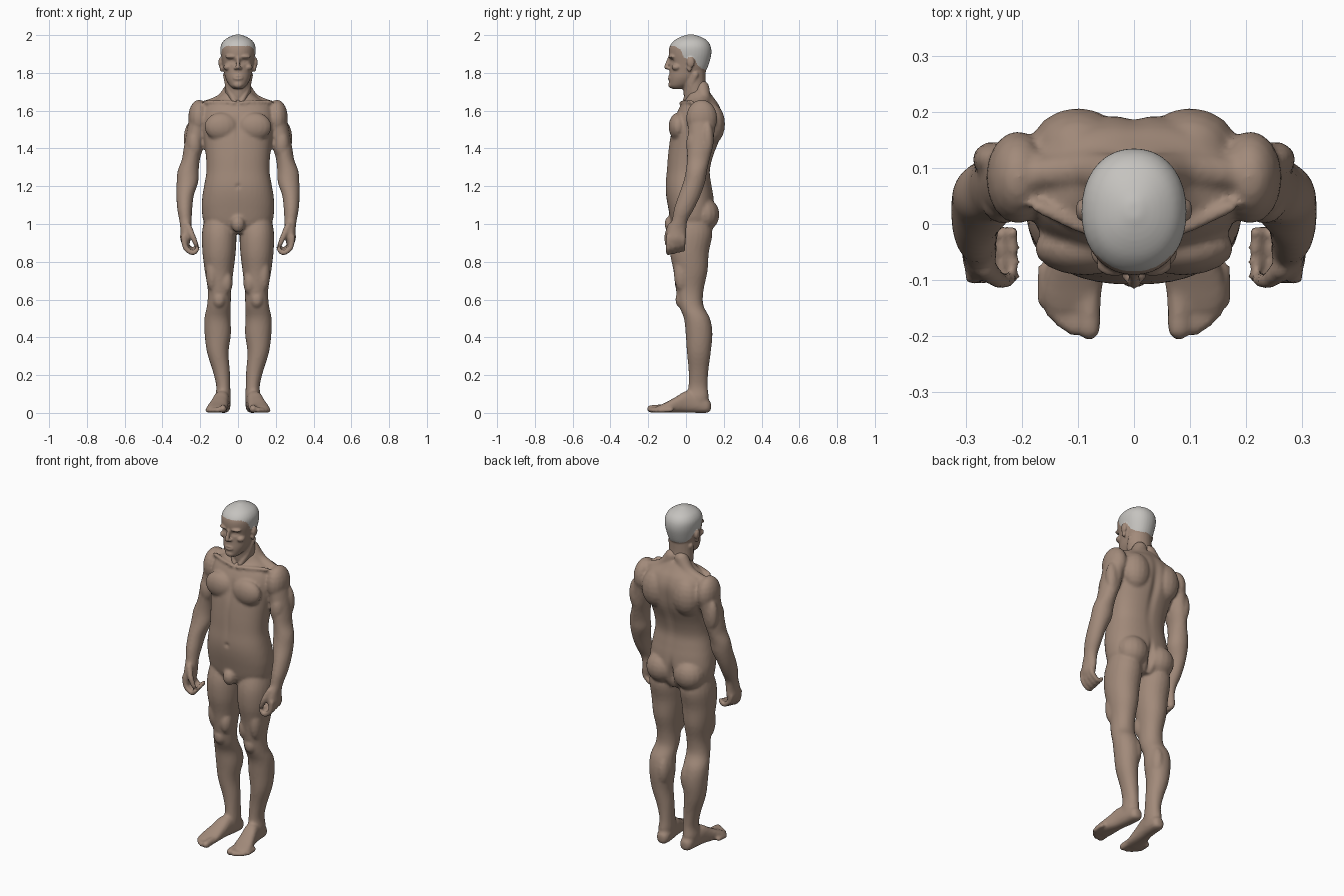
import bpy, math
from mathutils import Vector


def material(name, rgb):
    m = bpy.data.materials.new(name)
    m.diffuse_color = (*rgb, 1)
    return m


SKIN = material("skin", (0.36, 0.255, 0.195))
HAIR = material("grey hair", (0.56, 0.545, 0.52))
verts, faces = [], []       # shells of the object being built


def shell(rings, side=1):
    """Skin rings of points into a closed shell."""
    start, n = len(verts), len(rings[0])
    for r in rings:
        verts.extend((side * p[0], p[1], p[2]) for p in r)
    for k in range(len(rings) - 1):
        a = start + k * n
        for i in range(n):
            j = (i + 1) % n
            faces.append((a + i, a + j, a + n + j, a + n + i))
    faces.append(tuple(range(start + n - 1, start - 1, -1)))
    faces.append(tuple(range(len(verts) - n, len(verts))))


def spline(pts, steps=4):
    """Catmull-Rom through tuples of any length."""
    out = []
    for i in range(len(pts) - 1):
        p0, p1, p2, p3 = pts[max(i - 1, 0)], pts[i], pts[i + 1], pts[min(i + 2, len(pts) - 1)]
        for k in range(steps):
            t = k / steps
            out.append([0.5 * (2 * b + (c - a) * t + (2 * a - 5 * b + 4 * c - d) * t * t
                               + (3 * b - a - 3 * c + d) * t ** 3)
                        for a, b, c, d in zip(p0, p1, p2, p3)])
    return out + [list(pts[-1])]


def loft(secs, side=1, axis='Z', n=2.0, seg=24):
    """Rings (x, y, z, half width, half depth) across the given axis."""
    rings = []
    for x, y, z, a, b in spline(secs):
        ring = []
        for i in range(seg):
            t = 2 * math.pi * i / seg
            c, s = math.cos(t), math.sin(t)
            u = max(a, .003) * math.copysign(abs(c) ** (2 / n), c)
            v = max(b, .003) * math.copysign(abs(s) ** (2 / n), s)
            ring.append((x + u, y + v, z) if axis == 'Z' else (x + u, y, z + v))
        rings.append(ring)
    shell(rings, side)


def ball(c, r, side=1, seg=16):
    rings = []
    for k in range(11):
        e = math.radians(-86 + 17.2 * k)
        w = math.cos(e)
        rings.append([(c[0] + r[0] * w * math.cos(2 * math.pi * i / seg),
                       c[1] + r[1] * w * math.sin(2 * math.pi * i / seg),
                       c[2] + r[2] * math.sin(e)) for i in range(seg)])
    shell(rings, side)


def tube(pts, side=1, seg=12):
    """Round-ended strand through (x, y, z, radius) points."""
    path = [(Vector(p[:3]), p[3]) for p in spline(pts)]
    last = len(path) - 1
    rings = []

    def ring(p, d, r):
        q = d.to_track_quat('Z', 'Y')
        rings.append([p + q @ Vector((r * math.cos(2 * math.pi * i / seg),
                                      r * math.sin(2 * math.pi * i / seg), 0)) for i in range(seg)])

    for i, (p, r) in enumerate(path):
        d = (path[min(i + 1, last)][0] - path[max(i - 1, 0)][0]).normalized()
        caps = (80, 55, 28) if i == 0 else ()
        for e in caps:
            ring(p - d * r * math.sin(math.radians(e)), d, r * math.cos(math.radians(e)))
        ring(p, d, r)
        for e in ((28, 55, 80) if i == last else ()):
            ring(p + d * r * math.sin(math.radians(e)), d, r * math.cos(math.radians(e)))
    shell(rings, side)


def finish(name, voxel, smooth, dents):
    """Fuse all shells into one skin, smooth it, then press in the dents."""
    me = bpy.data.meshes.new(name)
    me.from_pydata(verts, [], faces)
    verts.clear()
    faces.clear()
    ob = bpy.data.objects.new(name, me)
    bpy.context.collection.objects.link(ob)
    mod = ob.modifiers.new("fuse", 'REMESH')
    mod.mode = 'VOXEL'
    mod.voxel_size = voxel
    mod = ob.modifiers.new("soften", 'SMOOTH')
    mod.factor = 0.5
    mod.iterations = smooth
    dg = bpy.context.evaluated_depsgraph_get()
    new = bpy.data.meshes.new_from_object(ob.evaluated_get(dg))
    ob.modifiers.clear()
    ob.data = new
    for v in new.vertices:
        x, y, z = v.co
        push = 0
        for c, r, d in dents:
            if abs(x - c[0]) < 3 * r[0] and abs(z - c[2]) < 3 * r[2]:
                push += d * math.exp(-((x - c[0]) / r[0]) ** 2 - ((y - c[1]) / r[1]) ** 2
                                     - ((z - c[2]) / r[2]) ** 2)
        if push:
            v.co.y = y + push
    new.materials.clear()
    new.materials.append(SKIN)
    new.polygons.foreach_set("use_smooth", [True] * len(new.polygons))
    return ob


def trunk(rows):
    """Rows (z, front y, back y, half width) to loft sections."""
    return [(0, (f + b) / 2, z, w, (b - f) / 2) for z, f, b, w in rows]


# ---------------- body ----------------
loft(trunk([(.95, -.05, .11, .10), (1.0, -.075, .14, .175), (1.08, -.093, .15, .192),
            (1.15, -.105, .145, .188), (1.21, -.108, .135, .178), (1.28, -.102, .127, .167),
            (1.36, -.096, .145, .17), (1.45, -.085, .18, .182), (1.52, -.07, .192, .19),
            (1.58, -.052, .192, .19), (1.63, -.027, .175, .17), (1.665, .0, .15, .11),
            (1.70, .01, .125, .07)]), n=2.35, seg=40)
ball((0, -.08, 1.0), (.036, .034, .045))  # groin

for s in (1, -1):
    # chest, back, seat and shoulder masses
    ball((.088, -.042, 1.515), (.09, .05, .075), s)
    ball((.10, .135, 1.53), (.085, .072, .11), s)
    ball((.09, .095, 1.05), (.09, .082, .09), s)
    ball((.207, .083, 1.56), (.057, .083, .098), s)
    tube([(.03, .085, 1.72, .04), (.085, .095, 1.655, .035), (.17, .09, 1.625, .03)], s)
    tube([(.015, -.026, 1.64, .011), (.08, -.012, 1.645, .01), (.17, .03, 1.645, .012)], s)
    # arm
    loft([(.195, .085, 1.63, .04, .05), (.205, .085, 1.56, .053, .072),
          (.222, .08, 1.48, .052, .07), (.237, .073, 1.40, .051, .067),
          (.25, .065, 1.34, .048, .06), (.264, .055, 1.28, .056, .056),
          (.268, .043, 1.22, .057, .058), (.28, .018, 1.15, .046, .058),
          (.282, -.01, 1.08, .04, .053), (.278, -.033, 1.02, .033, .042),
          (.275, -.048, .97, .03, .05), (.278, -.052, .92, .028, .052),
          (.276, -.052, .89, .018, .04)], s)
    ball((.232, .045, 1.42), (.042, .045, .08), s)
    ball((.25, .115, 1.45), (.038, .032, .09), s)
    # curled fingers and thumb
    for k, y in enumerate((-.093, -.067, -.041, -.016)):
        up = .006 * k
        tube([(.287, y, .93, .015), (.278, y, .875 + up, .0145),
              (.24, y, .846 + up, .0135), (.215, y, .866 + up, .012)], s)
    tube([(.265, -.08, .99, .018), (.24, -.1, .935, .016), (.222, -.098, .89, .013)], s)
    # leg
    loft([(.10, .035, 1.04, .075, .09), (.10, .028, .95, .091, .112),
          (.10, .018, .85, .088, .103), (.10, .024, .75, .076, .09),
          (.098, .02, .65, .062, .073), (.101, .027, .57, .063, .065),
          (.109, .058, .50, .069, .069), (.107, .069, .42, .07, .071),
          (.107, .068, .32, .057, .063), (.088, .066, .22, .045, .052),
          (.078, .064, .14, .037, .051), (.08, .062, .08, .041, .058),
          (.08, .062, .03, .035, .05)], s, n=2.1)
    ball((.10, -.032, .60), (.032, .024, .042), s)     # kneecap
    ball((.062, -.02, .69), (.034, .04, .065), s)      # inner thigh
    ball((.135, -.02, .74), (.036, .045, .10), s)      # outer thigh
    ball((.078, .09, .43), (.038, .05, .09), s)        # calf
    # foot and toes
    loft([(.077, .132, .035, .015, .02), (.077, .115, .036, .034, .035),
          (.08, .06, .05, .04, .05), (.088, 0, .058, .042, .057),
          (.098, -.05, .044, .047, .043), (.108, -.10, .03, .054, .029),
          (.112, -.135, .022, .052, .021), (.112, -.155, .019, .042, .015)],
         s, 'Y', 2.5)
    for x, tip, r in ((.08, -.186, .021), (.109, -.186, .0145), (.129, -.174, .0135),
                      (.146, -.157, .013), (.16, -.138, .0125)):
        tube([(x, tip + .06, r + .004, r), (x, tip, r, r)], s)

finish("body", .0085, 3, [
    ((0, .2, 1.42), (.022, .08, .17), -.014),       # spine
    ((0, .17, 1.03), (.013, .1, .07), -.03),        # seat cleft
    ((0, -.09, 1.51), (.014, .06, .07), .008),      # breastbone
    ((0, -.1, 1.33), (.012, .05, .09), .004),       # belly line
    ((0, -.108, 1.2), (.011, .05, .011), .009),     # navel
])

# ---------------- head and neck ----------------
loft(trunk([(1.60, .015, .14, .06), (1.66, -.008, .13, .066), (1.70, -.014, .115, .068),
            (1.75, -.02, .105, .07), (1.82, -.02, .105, .07)]))
loft(trunk([(1.715, -.07, -.02, .024), (1.728, -.086, .01, .04), (1.745, -.089, .04, .053),
            (1.775, -.09, .075, .067), (1.81, -.087, .105, .075), (1.85, -.086, .122, .083),
            (1.90, -.091, .134, .092), (1.94, -.086, .131, .092), (1.97, -.064, .113, .076),
            (1.99, -.03, .08, .047), (2.003, .01, .04, .012)]), n=2.15, seg=36)
tube([(0, -.085, 1.882, .010), (0, -.097, 1.855, .010), (0, -.104, 1.83, .012)])  # nose
ball((0, -.082, 1.774), (.03, .016, .016))                                        # mouth
ball((0, -.078, 1.737), (.026, .016, .018))                                       # chin
for s in (1, -1):
    ball((.012, -.092, 1.825), (.010, .012, .008), s)                             # nostril
    ball((.034, -.072, 1.886), (.034, .022, .011), s)                             # brow
    ball((.055, -.05, 1.83), (.022, .026, .018), s)                               # cheekbone
    ball((.092, .025, 1.855), (.012, .021, .028), s)                              # ear
    ball((.087, .018, 1.825), (.010, .014, .02), s)                               # ear lobe
    tube([(.062, .05, 1.79, .018), (.045, .02, 1.71, .017), (.018, -.008, 1.645, .013)], s)

dents = [((0, -.097, 1.776), (.024, .03, .005), .005)]                            # lips
for s in (1, -1):
    dents += [((s * .034, -.08, 1.862), (.019, .04, .012), .013),                 # eye socket
              ((s * .034, -.08, 1.861), (.010, .04, .006), -.005)]                # eyelid
head = finish("head", .005, 3, dents)

# hair: faces above a hairline that drops from the brow to the nape
head.data.materials.append(HAIR)
LINE = [(-.2, 1.948), (-.06, 1.942), (-.03, 1.925), (-.012, 1.885), (.0, 1.875),
        (.045, 1.875), (.06, 1.84), (.09, 1.82), (.2, 1.815)]


def hairline(y):
    for (y0, z0), (y1, z1) in zip(LINE, LINE[1:]):
        if y <= y1:
            return z0 + (z1 - z0) * (y - y0) / (y1 - y0)
    return LINE[-1][1]


for p in head.data.polygons:
    c = p.center
    ear = abs(c.x) > .09 and c.z < 1.885 and c.y < .05
    p.material_index = int(c.z > hairline(c.y) and not ear)
